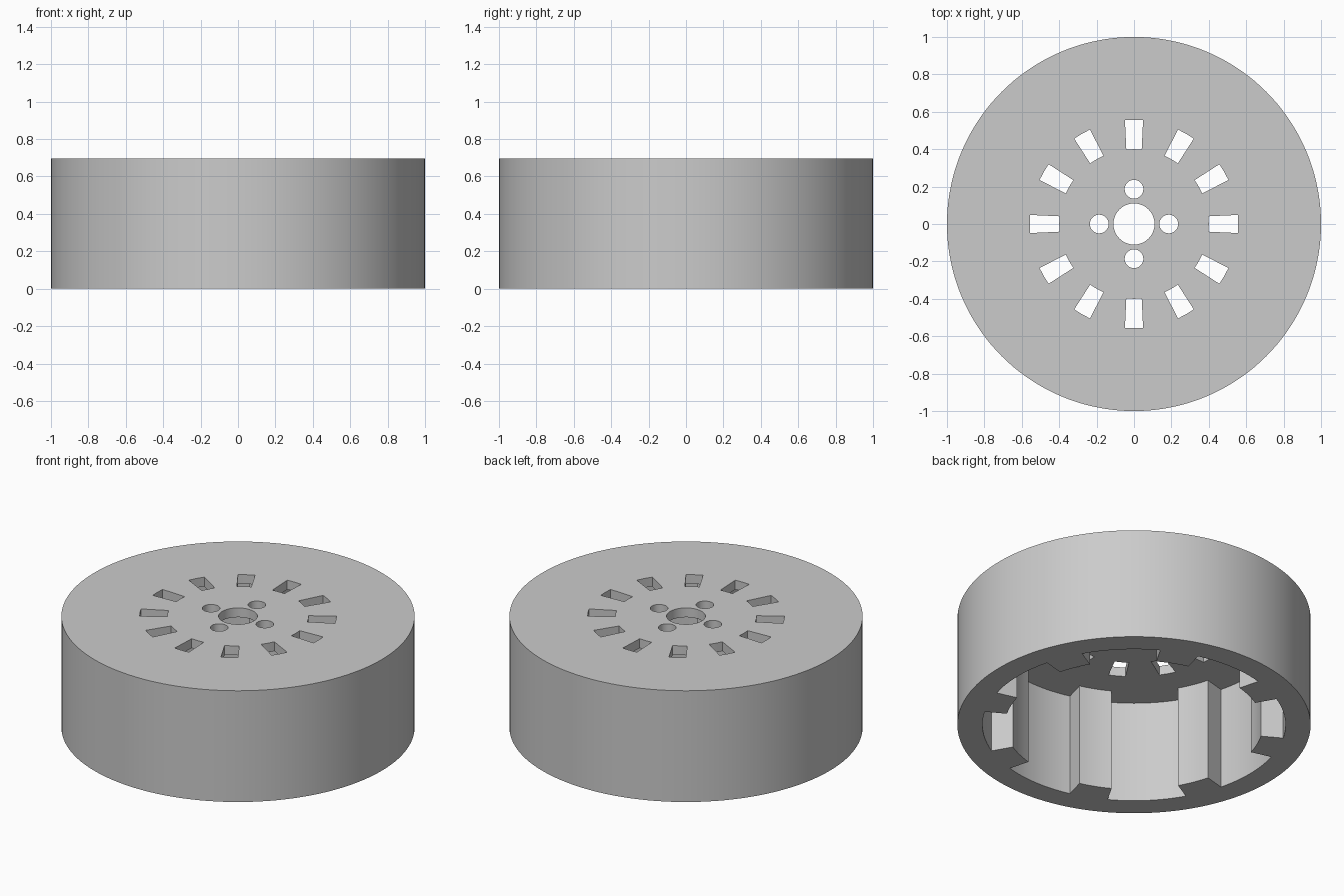
import bpy, bmesh
from math import sin, cos, radians

cube = bpy.data.objects.get("Cube")
if cube:
    bpy.data.objects.remove(cube)

HEIGHT = 0.695
CEILING = 0.637

grey = bpy.data.materials.new("plain_grey")
grey.use_nodes = True
grey.diffuse_color = (0.6, 0.6, 0.6, 1)
grey.node_tree.nodes["Principled BSDF"].inputs["Base Color"].default_value = (0.6, 0.6, 0.6, 1)


def arc(radius, start, end, steps, centre=(0, 0)):
    """Points along an arc, angles in degrees."""
    angles = [radians(start + (end - start) * i / steps) for i in range(steps + 1)]
    return [(centre[0] + radius * cos(a), centre[1] + radius * sin(a)) for a in angles]


def circle(radius, steps, centre=(0, 0)):
    return arc(radius, 0, 360, steps, centre)[:-1]


def prisms(name, outlines, bottom, top):
    """One object made of upright prisms, one per outline."""
    bm = bmesh.new()
    for outline in outlines:
        face = bm.faces.new([bm.verts.new((x, y, bottom)) for x, y in outline])
        grown = bmesh.ops.extrude_face_region(bm, geom=[face])["geom"]
        for v in grown:
            if isinstance(v, bmesh.types.BMVert):
                v.co.z = top
    bmesh.ops.recalc_face_normals(bm, faces=bm.faces)
    mesh = bpy.data.meshes.new(name)
    bm.to_mesh(mesh)
    bm.free()
    mesh.materials.append(grey)
    obj = bpy.data.objects.new(name, mesh)
    bpy.context.collection.objects.link(obj)
    return obj


# Solid drum
drum = prisms("slotted_drum", [circle(1, 144)], 0, HEIGHT)

# Underside cavity with eight wide slots between narrow teeth
cavity_outline = []
for k in range(8):
    mid = 45 * k
    cavity_outline += arc(0.858, mid - 15, mid + 15, 12)
    cavity_outline += arc(0.73, mid + 15, mid + 30, 6)
cavity = prisms("cavity_cutter", [cavity_outline], -0.1, CEILING)

# Openings through the top plate: centre bore, bolt holes, tapered vents
openings = [circle(0.11, 48)]
for k in range(4):
    a = radians(90 * k)
    openings.append(circle(0.05, 32, (0.186 * cos(a), 0.186 * sin(a))))
for k in range(12):
    mid = 30 * k
    openings.append(arc(0.4, mid - 5.9, mid + 5.9, 2) + arc(0.557, mid + 5, mid - 5, 2))
holes = prisms("opening_cutter", openings, CEILING - 0.1, HEIGHT + 0.1)

# Cut the drum, then drop the cutters
bpy.ops.object.select_all(action="DESELECT")
bpy.context.view_layer.objects.active = drum
drum.select_set(True)
for cutter in (cavity, holes):
    cutter.hide_render = True
    cut = drum.modifiers.new("cut", "BOOLEAN")
    cut.operation = "DIFFERENCE"
    cut.solver = "EXACT"
    cut.object = cutter
    bpy.ops.object.modifier_apply(modifier=cut.name)
    bpy.data.objects.remove(cutter)

bpy.ops.object.shade_smooth_by_angle(angle=radians(30))
